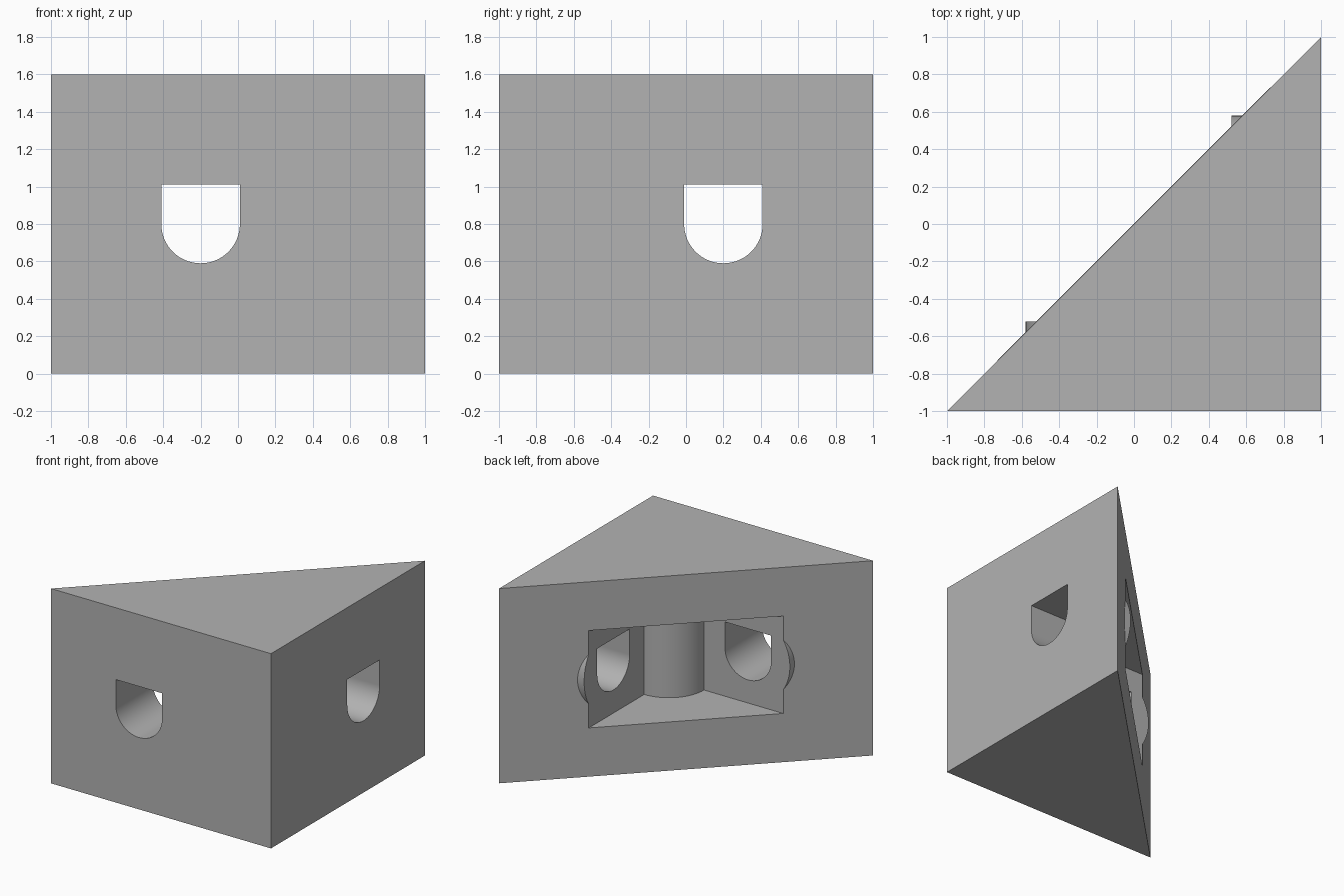
import bpy, bmesh
from math import pi, cos, sin, radians

cube = bpy.data.objects.get("Cube")
if cube:
    bpy.data.objects.remove(cube, do_unlink=True)

HEIGHT = 1.6
WALL = 0.52          # distance of the pocket walls from the centre
BORE = (0.2, 0.8)    # offset along the wall and height of the bores
BORE_R = 0.21
BOSS_R = 0.38
COLUMN_R = 0.32

grey = bpy.data.materials.new("plain grey")
grey.use_nodes = True
colour = (0.448, 0.448, 0.448, 1)
grey.diffuse_color = colour
grey.node_tree.nodes["Principled BSDF"].inputs["Base Color"].default_value = colour


def arc(cx, cy, r, start, end, steps):
    return [(cx + r * cos(start + (end - start) * i / steps),
             cy + r * sin(start + (end - start) * i / steps))
            for i in range(steps + 1)]


def circle(cx, cy, r):
    return arc(cx, cy, r, 0, 2 * pi, 96)[:-1]


def extrude(name, profile, axis, low, high):
    """Sweep a closed 2D profile along one axis."""
    place = {"X": lambda u, v, w: (w, u, v),
             "Y": lambda u, v, w: (u, w, v),
             "Z": lambda u, v, w: (u, v, w)}[axis]
    bm = bmesh.new()
    ends = [[bm.verts.new(place(u, v, w)) for u, v in profile] for w in (low, high)]
    n = len(profile)
    for ring in ends:
        bm.faces.new(ring)
    for i in range(n):
        j = (i + 1) % n
        bm.faces.new((ends[0][i], ends[0][j], ends[1][j], ends[1][i]))
    bmesh.ops.recalc_face_normals(bm, faces=bm.faces[:])
    mesh = bpy.data.meshes.new(name)
    bm.to_mesh(mesh)
    bm.free()
    mesh.materials.append(grey)
    obj = bpy.data.objects.new(name, mesh)
    bpy.context.collection.objects.link(obj)
    return obj


def combine(body, tool, operation):
    """Apply a boolean and discard the tool."""
    tool.hide_render = True
    mod = body.modifiers.new("boolean", "BOOLEAN")
    mod.object = tool
    mod.operation = operation
    mod.solver = "EXACT"
    bpy.context.view_layer.objects.active = body
    bpy.ops.object.modifier_apply(modifier=mod.name)
    bpy.data.objects.remove(tool, do_unlink=True)


def u_profile(cx, cz, r):
    return arc(cx, cz, r, pi, 2 * pi, 48) + [(cx + r, cz + r), (cx - r, cz + r)]


# Triangular block
block = extrude("corner_block", [(-1, -1), (1, -1), (1, 1)], "Z", 0, HEIGHT)

# Round bosses around the bores, trimmed flush by the pocket
off, mid = BORE
combine(block, extrude("right_boss", circle(off, mid, BOSS_R), "X", 0.45, 0.7), "UNION")
combine(block, extrude("front_boss", circle(-off, mid, BOSS_R), "Y", -0.7, -0.45), "UNION")

# Pocket opening through the diagonal face
pocket = [(WALL, -WALL), (WALL, 1.5), (-1.5, 1.5), (-1.5, -WALL)]
combine(block, extrude("pocket_cutter", pocket, "Z", 0.4, 1.2), "DIFFERENCE")

# Round column in the inner corner of the pocket
combine(block, extrude("corner_column", circle(WALL, -WALL, COLUMN_R), "Z", 0.35, 1.25), "UNION")

# U-shaped bores through both walls
combine(block, extrude("right_bore", u_profile(off, mid, BORE_R), "X", 0.4, 1.2), "DIFFERENCE")
combine(block, extrude("front_bore", u_profile(-off, mid, BORE_R), "Y", -1.2, -0.4), "DIFFERENCE")

# Smooth curved walls, crisp edges
bpy.ops.object.select_all(action="DESELECT")
block.select_set(True)
bpy.context.view_layer.objects.active = block
bpy.ops.object.shade_smooth_by_angle(angle=radians(30))
weighted = block.modifiers.new("weighted normals", "WEIGHTED_NORMAL")
weighted.keep_sharp = True
